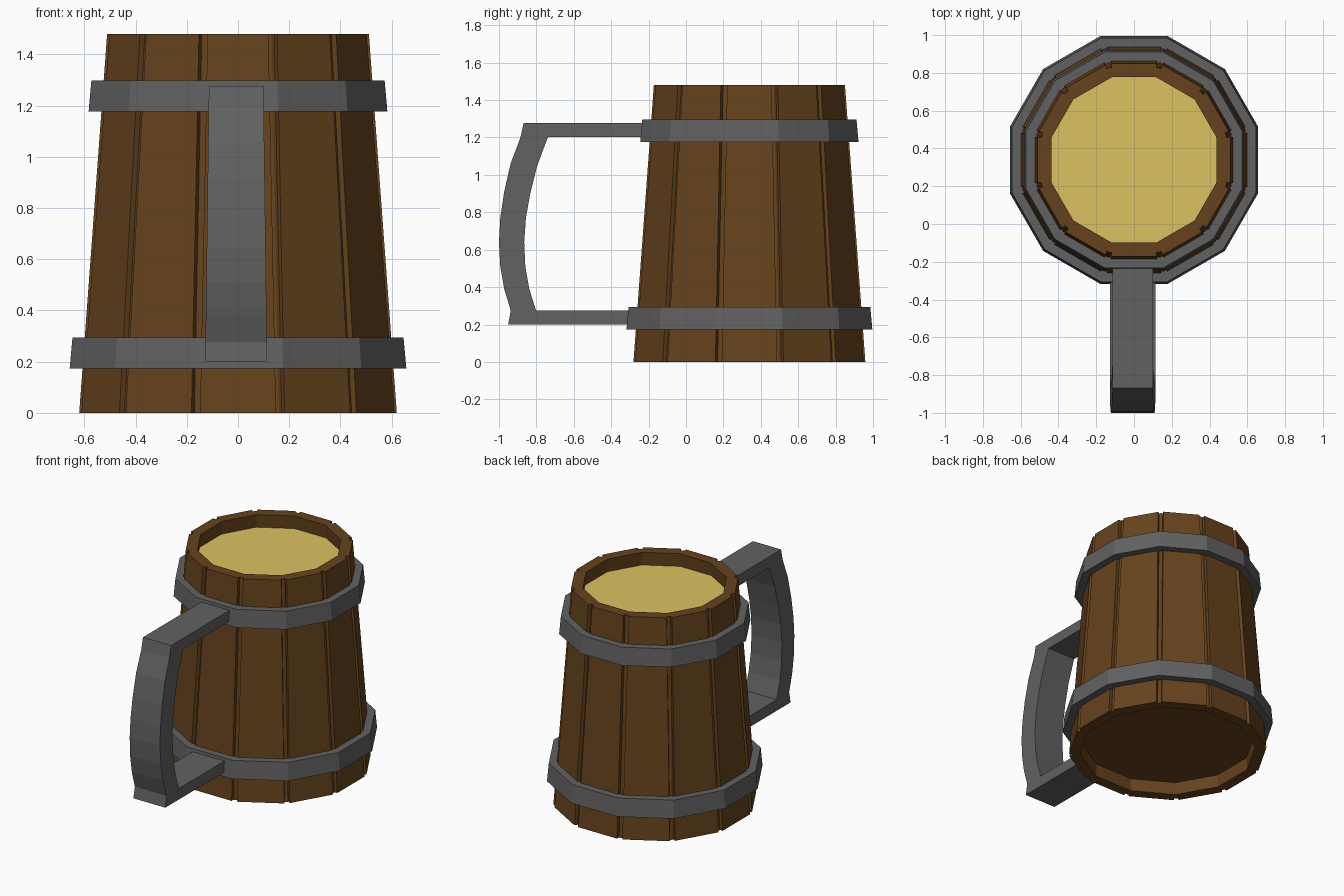
import bpy, math
from mathutils import Matrix

if "Cube" in bpy.data.objects:
    bpy.data.objects.remove(bpy.data.objects["Cube"])

SIDES, CY, H = 12, 0.339, 1.48
TAN = math.tan(math.pi / SIDES)


def material(name, color):
    m = bpy.data.materials.new(name)
    m.diffuse_color = (*color, 1)
    m.use_nodes = True
    m.node_tree.nodes["Principled BSDF"].inputs["Base Color"].default_value = m.diffuse_color
    return m


wood = material("wood", (0.13, 0.055, 0.012))
iron = material("iron", (0.12, 0.12, 0.12))
ale = material("ale", (0.72, 0.54, 0.12))


def make(name, verts, faces, mat):
    me = bpy.data.meshes.new(name)
    me.from_pydata(verts, [], faces)
    me.materials.append(mat)
    ob = bpy.data.objects.new(name, me)
    bpy.context.collection.objects.link(ob)
    # consistent outward normals
    import bmesh
    bm = bmesh.new()
    bm.from_mesh(me)
    bmesh.ops.remove_doubles(bm, verts=bm.verts, dist=1e-5)
    bmesh.ops.recalc_face_normals(bm, faces=bm.faces)
    bm.to_mesh(me)
    bm.free()
    return ob


def place(x, out, z, i):
    """Point on side i: x along the side, out = distance from the axis."""
    a = 2 * math.pi * i / SIDES
    return (x * math.cos(a) + out * math.sin(a),
            CY + x * math.sin(a) - out * math.cos(a), z)


def apothem(z):
    return 0.62 + (0.511 - 0.62) * z / H


def corner_ring(a, z):
    return [place(a * TAN, a, z, i) for i in range(SIDES)]


# barrel wall: tapered flat staves with a shallow groove at each corner
GAP, DEPTH, WALL = 0.018, 0.022, 0.073
verts, faces = [], []
for i in range(SIDES):
    b = len(verts)
    for z in (0, H):
        a = apothem(z)
        h, d, w = a * TAN - GAP, a - DEPTH, a - WALL
        section = [(-w * TAN, w), (-d * TAN, d), (-h, d), (-h, a),
                   (h, a), (h, d), (d * TAN, d), (w * TAN, w)]
        verts += [place(x, o, z, i) for x, o in section]
    faces += [(b + k, b + k + 1, b + k + 9, b + k + 8) for k in range(1, 6)]
    faces += [(b + 7, b, b + 8, b + 15)]
    faces += [tuple(range(b + 7, b - 1, -1)), tuple(range(b + 8, b + 16))]
make("barrel_staves", verts, faces, wood)


# recessed base and drink surface
def plug(name, z0, z1, mat):
    v = [p for z in (z0, z1) for p in corner_ring(apothem(z) - WALL + 0.003, z)]
    n = SIDES
    f = [(k, (k + 1) % n, n + (k + 1) % n, n + k) for k in range(n)]
    f += [tuple(range(n - 1, -1, -1)), tuple(range(n, 2 * n))]
    make(name, v, f, mat)


plug("barrel_base", 0.085, 0.15, wood)
plug("drink", 1.33, 1.39, ale)


# iron hoops
def hoop(name, z0, z1):
    prof = [(apothem(z0) - 0.01, z0), (apothem(z0) + 0.05, z0),
            (apothem(z1) + 0.048, z1), (apothem(z1) - 0.01, z1)]
    v = [p for a, z in prof for p in corner_ring(a, z)]
    n = SIDES
    f = [(r * n + k, r * n + (k + 1) % n, (r + 1) % 4 * n + (k + 1) % n,
          (r + 1) % 4 * n + k) for r in range(4) for k in range(n)]
    make(name, v, f, iron)


hoop("lower_hoop", 0.173, 0.295)
hoop("upper_hoop", 1.177, 1.297)


# handle: pairs of (outer, inner) points in the yz plane, swept along the bar
def bar(name, pairs):
    v = []
    for (yo, zo), (yi, zi) in pairs:
        for y, z in ((yo, zo), (yi, zi)):
            w = 0.121 - 0.0145 * (z - 0.2) / 1.08
            v += [(-w - 0.007, y, z), (w - 0.007, y, z)]
    f = [(0, 1, 3, 2)]
    for b in range(0, len(v) - 4, 4):
        loop = (0, 1, 3, 2)
        for k in range(4):
            p, q = loop[k], loop[(k + 1) % 4]
            f.append((b + p, b + q, b + 4 + q, b + 4 + p))
    e = len(v) - 4
    f.append((e, e + 1, e + 3, e + 2))
    make(name, v, f, iron)


bar("handle", [
    ((-0.20, 1.277), (-0.20, 1.203)),
    ((-0.868, 1.277), (-0.737, 1.203)),
    ((-0.885, 1.20), (-0.745, 1.185)),
    ((-0.938, 1.06), (-0.795, 1.05)),
    ((-0.972, 0.91), (-0.833, 0.90)),
    ((-0.993, 0.77), (-0.856, 0.77)),
    ((-1.0, 0.64), (-0.865, 0.64)),
    ((-0.993, 0.51), (-0.859, 0.51)),
    ((-0.972, 0.39), (-0.838, 0.39)),
    ((-0.937, 0.275), (-0.802, 0.275)),
])
bar("handle_lower_arm", [
    ((-0.27, 0.2), (-0.27, 0.275)),
    ((-0.80, 0.2), (-0.802, 0.275)),
    ((-0.951, 0.2), (-0.937, 0.275)),
])
